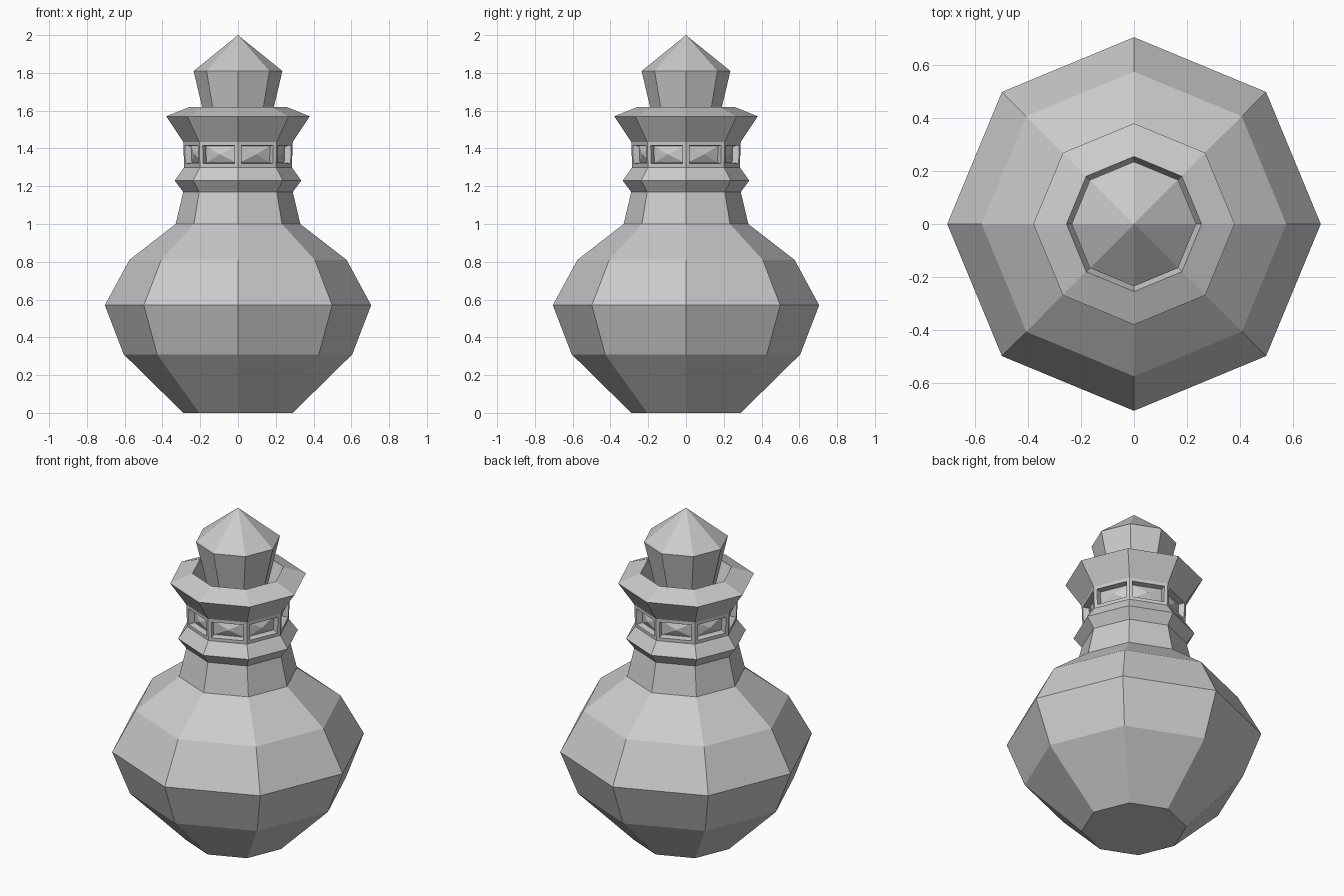
import bpy, bmesh
from math import cos, sin, pi

if "Cube" in bpy.data.objects:
    bpy.data.objects.remove(bpy.data.objects["Cube"])

SIDES = 8


def lathe(name, profile):
    """Eight-sided solid from (radius, z) pairs; returns bmesh and face rings."""
    bm = bmesh.new()
    rings = [[bm.verts.new((r * cos(2 * pi * i / SIDES), r * sin(2 * pi * i / SIDES), z))
              for i in range(SIDES)] for r, z in profile]
    bands = []
    for low, high in zip(rings, rings[1:]):
        bands.append([bm.faces.new((low[i], low[(i + 1) % SIDES],
                                    high[(i + 1) % SIDES], high[i])) for i in range(SIDES)])
    bm.faces.new(rings[0][::-1])
    bm.faces.new(rings[-1])
    bm.normal_update()
    return bm, bands


def finish(name, bm):
    mesh = bpy.data.meshes.new(name)
    bm.to_mesh(mesh)
    bm.free()
    obj = bpy.data.objects.new(name, mesh)
    bpy.context.collection.objects.link(obj)
    return obj


# Bottle body, collar and flared rim, with the mouth sunk inside
bottle, bands = lathe("bottle", [
    (0.29, 0), (0.605, 0.31), (0.705, 0.57), (0.575, 0.81), (0.33, 1.0),
    (0.29, 1.17), (0.335, 1.23), (0.285, 1.30), (0.29, 1.435),
    (0.38, 1.57), (0.255, 1.62), (0.19, 1.46)])

# Recessed windows around the neck band, each with a faceted gem centre
windows = bands[7]
bmesh.ops.inset_individual(bottle, faces=windows, thickness=0.027)
bmesh.ops.inset_individual(bottle, faces=windows, thickness=0.006, depth=-0.035)
bmesh.ops.poke(bottle, faces=windows, offset=0.02)
finish("bottle", bottle)

# Faceted stopper with a pointed top
stopper, _ = lathe("stopper", [(0.15, 1.45), (0.235, 1.81), (0.0, 2.0)])
bmesh.ops.remove_doubles(stopper, verts=stopper.verts, dist=0.0001)
finish("stopper", stopper)
